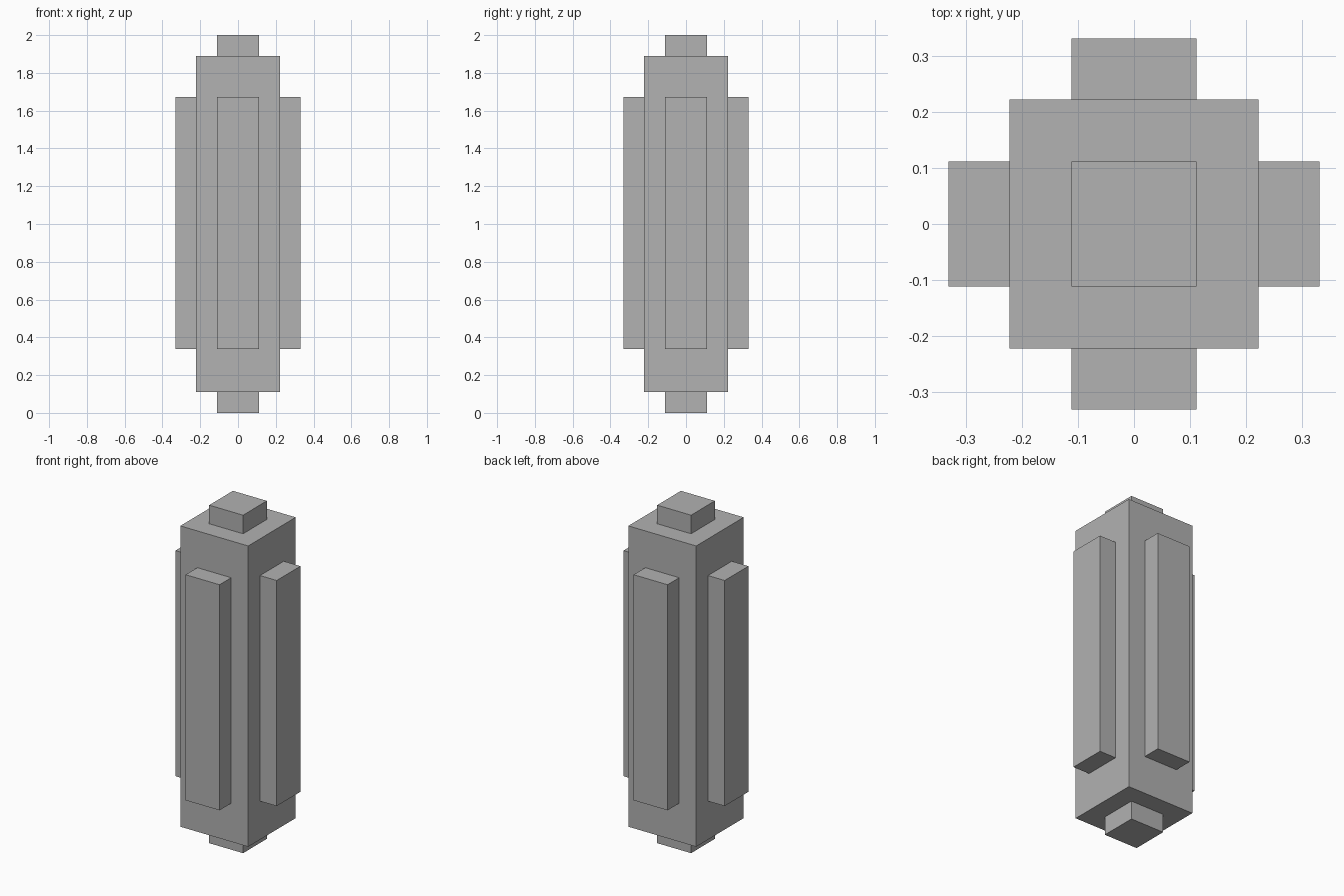
import bpy
from math import cos, sin, pi

default_cube = bpy.data.objects.get("Cube")
if default_cube:
    bpy.data.objects.remove(default_cube, do_unlink=True)

grey = bpy.data.materials.new("mid_grey")
grey.use_nodes = True
colour = (0.445, 0.445, 0.445, 1)
grey.diffuse_color = colour
grey.node_tree.nodes["Principled BSDF"].inputs["Base Color"].default_value = colour

HALF = 0.222      # half width of the body
OUT = 0.331       # how far the side panels reach
WIDTH = 0.222     # width of panels and caps
SINK = 0.01       # overlap into the body


def box(name, centre, size, turn=0):
    bpy.ops.mesh.primitive_cube_add(size=1, location=centre, rotation=(0, 0, turn))
    obj = bpy.context.object
    obj.name = name
    obj.scale = size
    bpy.ops.object.transform_apply(location=False, rotation=True, scale=True)
    obj.data.materials.append(grey)
    return obj


# Square central column
box("body", (0, 0, 1), (2 * HALF, 2 * HALF, 1.78))

# Small square caps at both ends
cap_height = 0.11 + SINK
box("bottom_cap", (0, 0, cap_height / 2), (WIDTH, WIDTH, cap_height))
box("top_cap", (0, 0, 2 - cap_height / 2), (WIDTH, WIDTH, cap_height))

# Raised panel on each side
depth = OUT - HALF + SINK
reach = OUT - depth / 2
for i, side in enumerate(("left", "back", "right", "front")):
    angle = i * pi / 2
    box(side + "_panel", (reach * cos(angle), reach * sin(angle), 1.005),
        (depth, WIDTH, 1.335), angle)
